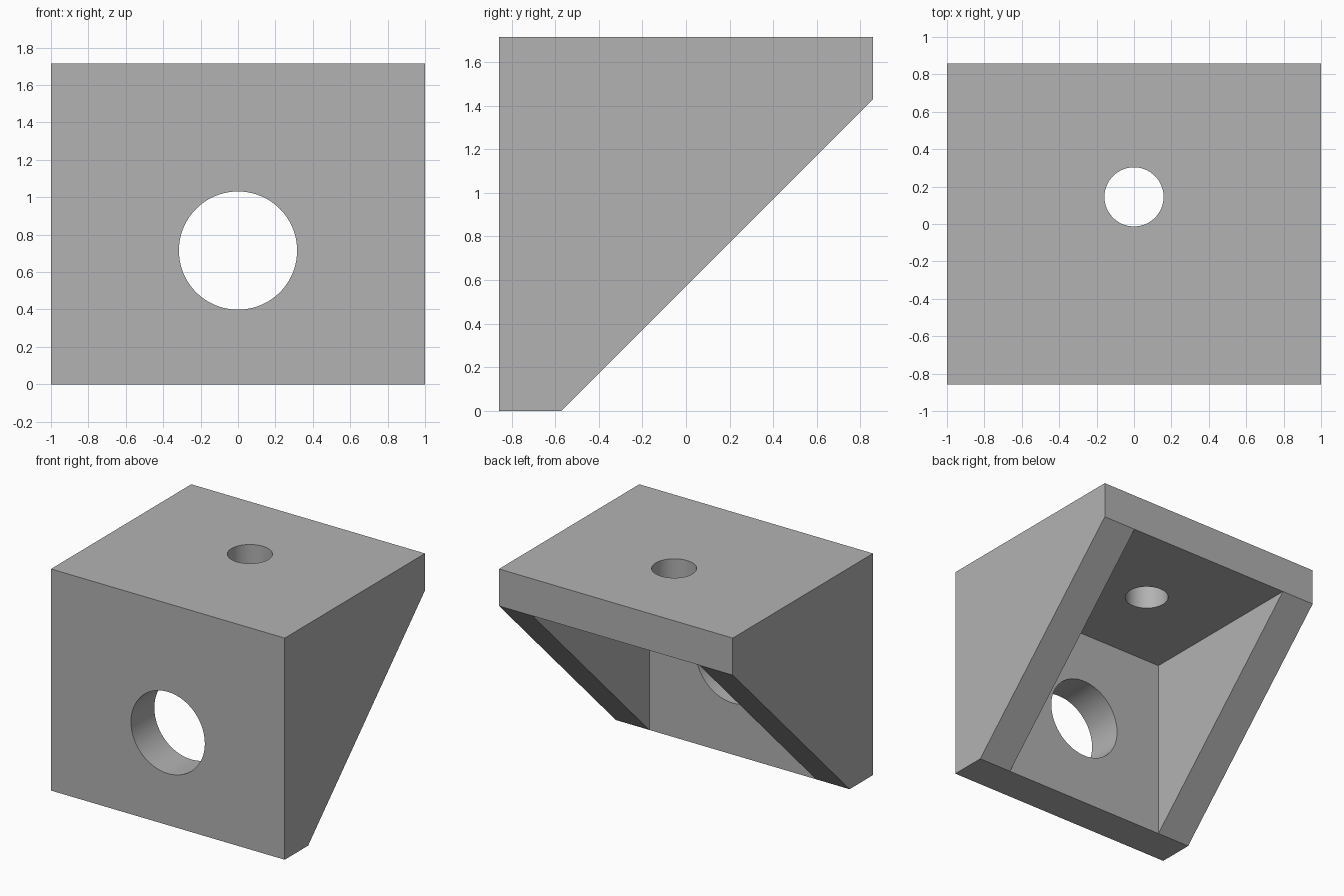
import bpy, bmesh
from math import pi, radians
from mathutils import Vector

default = bpy.data.objects.get("Cube")
if default:
    bpy.data.objects.remove(default, do_unlink=True)

# Proportions
HALF_W = 1.0        # half width
HALF_D = 0.857      # half depth
HEIGHT = 1.714
WALL = 0.286        # thickness of plates and side gussets

grey = bpy.data.materials.new("plain_grey")
grey.use_nodes = True
colour = (0.448, 0.448, 0.448, 1)
grey.diffuse_color = colour
grey.node_tree.nodes["Principled BSDF"].inputs["Base Color"].default_value = colour

# Side profile corners (y, z)
front, back = -HALF_D, HALF_D
inner_y, inner_z = front + WALL, HEIGHT - WALL
outer_profile = {
    "A": (front, 0), "B": (inner_y, 0), "C": (back, inner_z),
    "D": (back, HEIGHT), "E": (front, HEIGHT),
}
pocket_profile = {"b": (inner_y, 0), "c": (back, inner_z), "f": (inner_y, inner_z)}

bm = bmesh.new()
v = {}
for profile, half in ((outer_profile, HALF_W), (pocket_profile, HALF_W - WALL)):
    for key, (y, z) in profile.items():
        for side, sign in (("L", 1), ("R", -1)):
            v[key + side] = bm.verts.new((sign * half, y, z))


def face(*keys):
    bm.faces.new([v[k] for k in keys])


# Side walls, sloping rims and pocket cheeks, mirrored left and right
for s in "LR":
    face(*(k + s for k in "ABCDE"))
    face(*(k + s for k in "BCcb"))
    face(*(k + s for k in "bcf"))
# Front, top, pocket wall and pocket ceiling
for p, q in ("AE", "ED", "bf", "fc"):
    face(p + "L", q + "L", q + "R", p + "R")
# Foot and rear edge, which share the pocket corners
face("AL", "BL", "bL", "bR", "BR", "AR")
face("DL", "CL", "cL", "cR", "CR", "DR")
bmesh.ops.recalc_face_normals(bm, faces=bm.faces)

mesh = bpy.data.meshes.new("corner_bracket")
bm.to_mesh(mesh)
bm.free()
mesh.materials.append(grey)
bracket = bpy.data.objects.new("corner_bracket", mesh)
bpy.context.collection.objects.link(bracket)


def drill(name, radius, centre, tilt):
    """Cut a round through-hole in one plate."""
    bpy.ops.mesh.primitive_cylinder_add(
        vertices=96, radius=radius, depth=WALL * 2,
        location=Vector(centre), rotation=(tilt, 0, 0))
    cutter = bpy.context.object
    cutter.name = name
    cutter.hide_render = True
    cutter.data.materials.append(grey)
    bpy.context.view_layer.objects.active = bracket
    cut = bracket.modifiers.new(name, "BOOLEAN")
    cut.operation = "DIFFERENCE"
    cut.solver = "EXACT"
    cut.object = cutter
    bpy.ops.object.modifier_apply(modifier=cut.name)
    bpy.data.objects.remove(cutter, do_unlink=True)


# Large hole in the front plate, small hole in the top plate
drill("front_hole", 0.316, (0, front + WALL / 2, 0.715), pi / 2)
drill("top_hole", 0.158, (0, 0.145, HEIGHT - WALL / 2), 0)

bpy.ops.object.select_all(action="DESELECT")
bracket.select_set(True)
bpy.context.view_layer.objects.active = bracket
bpy.ops.object.shade_smooth_by_angle(angle=radians(30))
